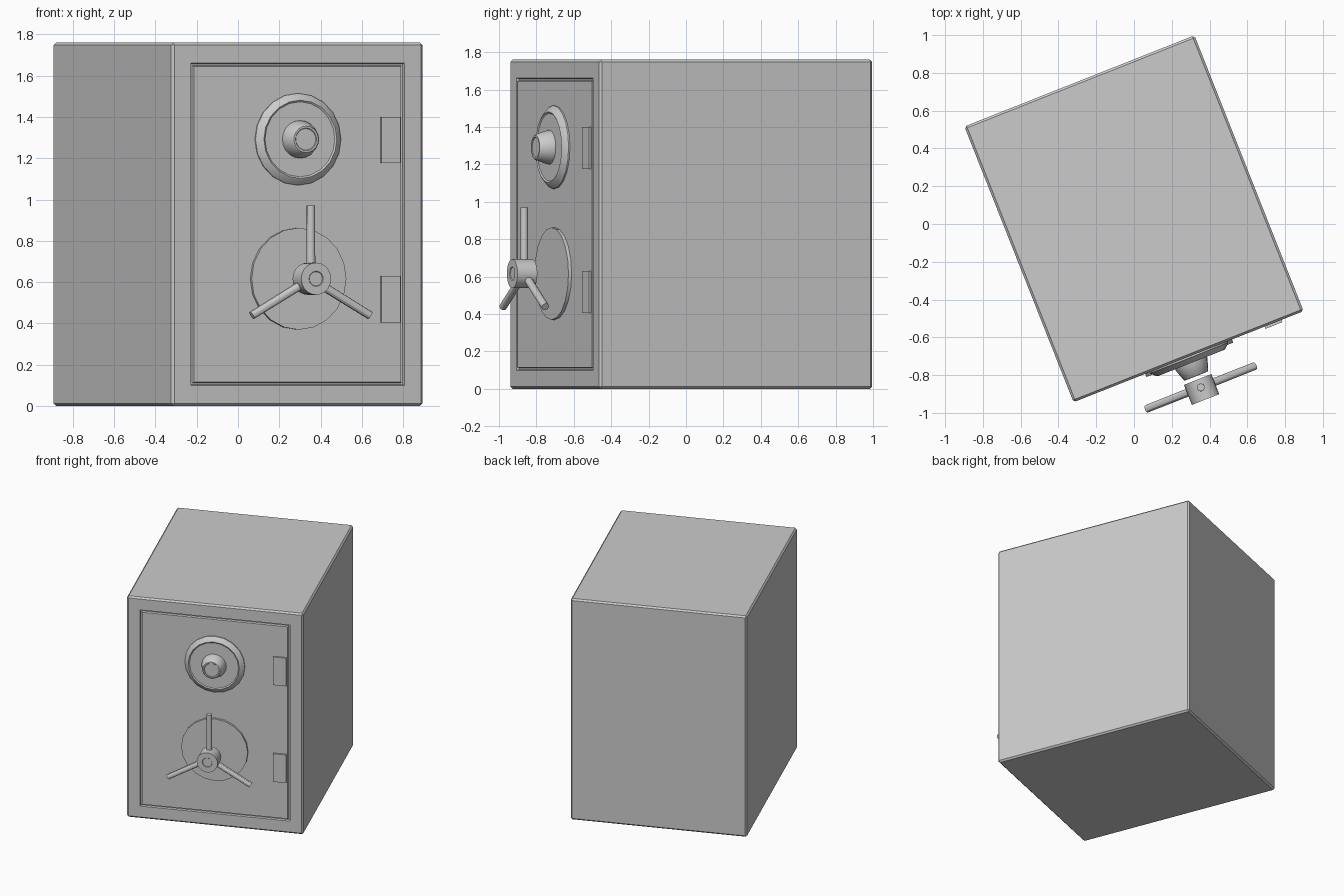
import bpy, bmesh, math
from mathutils import Matrix, Vector

if "Cube" in bpy.data.objects:
    bpy.data.objects.remove(bpy.data.objects["Cube"])

W, D, H = 1.31, 1.57, 1.76          # body size
FRONT = -D / 2                      # local y of the door face
PLACE = Matrix.Translation((0, 0.0275, 0)) @ Matrix.Rotation(math.radians(21.6), 4, 'Z')

grey = bpy.data.materials.new("steel_grey")
grey.diffuse_color = (0.6, 0.6, 0.6, 1)
grey.use_nodes = True
grey.node_tree.nodes["Principled BSDF"].inputs["Base Color"].default_value = grey.diffuse_color


def finish(name, bm):
    bmesh.ops.recalc_face_normals(bm, faces=bm.faces)
    me = bpy.data.meshes.new(name)
    bm.to_mesh(me)
    bm.free()
    me.materials.append(grey)
    ob = bpy.data.objects.new(name, me)
    ob.matrix_world = PLACE
    bpy.context.collection.objects.link(ob)
    return ob


def box(x0, x1, y0, y1, z0, z1, bevel=0):
    bm = bmesh.new()
    bmesh.ops.create_cube(bm, size=1)
    bmesh.ops.scale(bm, vec=(x1 - x0, y1 - y0, z1 - z0), verts=bm.verts)
    bmesh.ops.translate(bm, vec=((x0 + x1) / 2, (y0 + y1) / 2, (z0 + z1) / 2), verts=bm.verts)
    if bevel:
        bmesh.ops.bevel(bm, geom=bm.edges[:], offset=bevel, segments=1, affect='EDGES')
    return bm


def lathe(name, z, profile, sides=20):
    """Turn (radius, distance out from the door) points about the door's normal."""
    bm = bmesh.new()
    rings = []
    for r, out in profile:
        rings.append([bm.verts.new((r * math.sin(2 * math.pi * i / sides), FRONT - out,
                                    z + r * math.cos(2 * math.pi * i / sides)))
                      for i in range(sides)])
    for a, b in zip(rings, rings[1:]):
        for i in range(sides):
            j = (i + 1) % sides
            bm.faces.new((a[i], a[j], b[j], b[i]))
    bm.faces.new(rings[0])
    bm.faces.new(rings[-1])
    return finish(name, bm)


# Body with a groove around the door panel
bm = box(-W / 2, W / 2, FRONT, D / 2, 0, H, 0.012)
bm.normal_update()
door = min(bm.faces, key=lambda f: f.calc_center_median().y)
for thickness, depth in ((0.087, 0), (0.004, -0.015), (0.008, 0), (0.004, 0.015)):
    bmesh.ops.inset_region(bm, faces=[door], thickness=thickness, depth=depth,
                           use_even_offset=True)
    bm.normal_update()
finish("safe_body", bm)

# Hinge plates
for label, z in (("lower", 0.517), ("upper", 1.288)):
    finish(label + "_hinge", box(0.433, 0.53, FRONT - 0.013, FRONT + 0.01,
                                 z - 0.112, z + 0.112))

# Combination dial: sloped base with raised rim, then tapered knob
DIAL_Z = 1.292
lathe("dial_base", DIAL_Z, [(0.223, -0.005), (0.223, 0.008), (0.198, 0.032),
                            (0.19, 0.036), (0.182, 0.03)])
lathe("dial_knob", DIAL_Z, [(0.092, 0.025), (0.09, 0.045), (0.07, 0.105),
                            (0.064, 0.111), (0.055, 0.111), (0.052, 0.107)])

# Handle: backing disc, hub and three spokes
WHEEL_Z = 0.616
lathe("handle_plate", WHEEL_Z, [(0.247, -0.005), (0.247, 0.018)])
lathe("handle_hub", WHEEL_Z, [(0.078, 0.13), (0.078, 0.244), (0.037, 0.244), (0.034, 0.24)])
for k in range(3):
    bm = bmesh.new()
    bmesh.ops.create_cone(bm, cap_ends=True, segments=12, radius1=0.0215, radius2=0.0205,
                          depth=0.33, matrix=Matrix.Translation((0, 0, 0.19)))
    bmesh.ops.rotate(bm, verts=bm.verts, cent=(0, 0, 0),
                     matrix=Matrix.Rotation(k * 2 * math.pi / 3, 3, 'Y'))
    bmesh.ops.translate(bm, verts=bm.verts, vec=Vector((0, FRONT - 0.175, WHEEL_Z)))
    finish("handle_spoke_%d" % (k + 1), bm)

# Smooth the round parts, keep hard edges sharp
for ob in bpy.context.collection.objects:
    ob.select_set(True)
    bpy.context.view_layer.objects.active = ob
bpy.ops.object.shade_smooth_by_angle(angle=math.radians(30))
